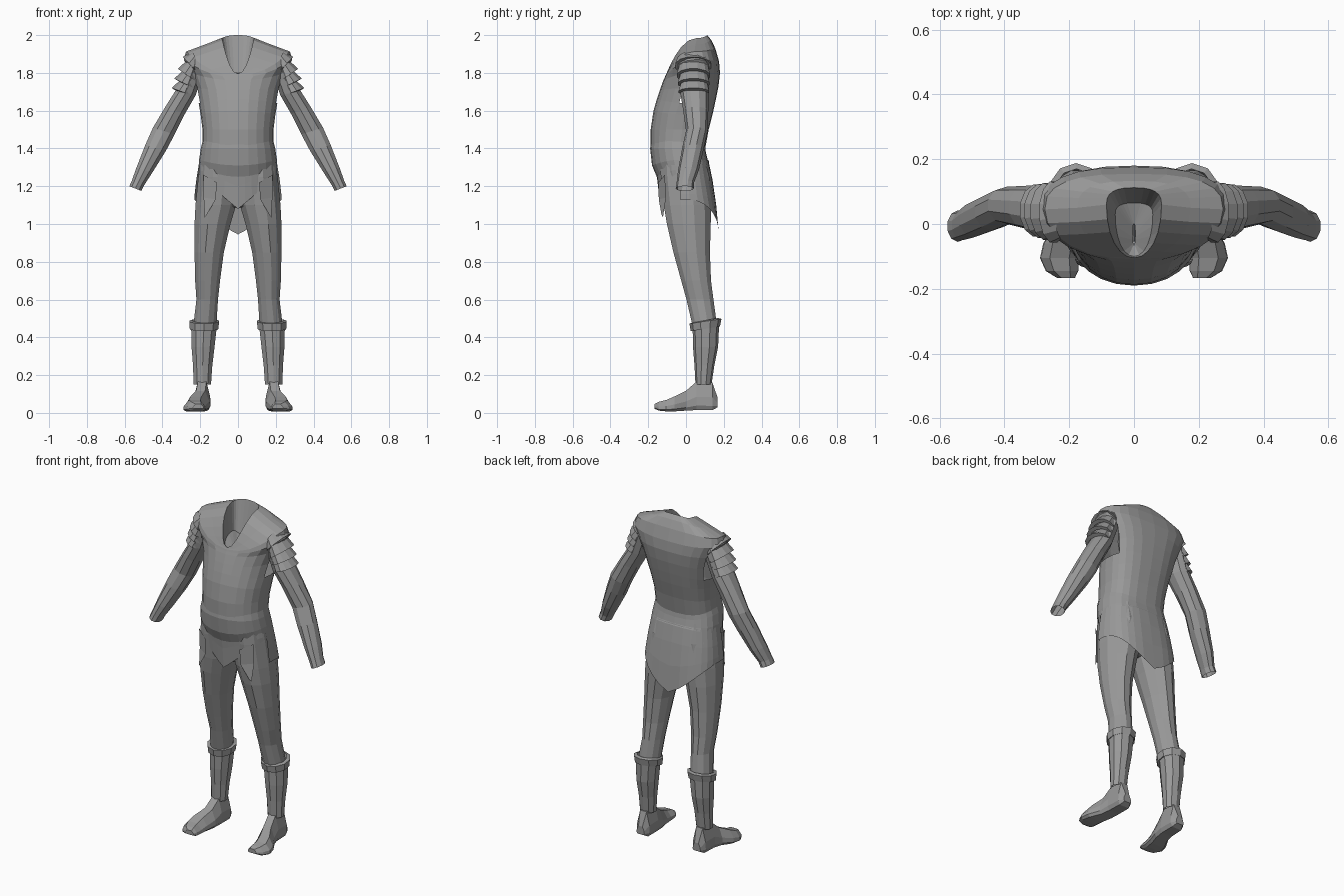
import bpy, bmesh, math

cloth = bpy.data.materials.new("dark_cloth")
cloth.diffuse_color = (.32, .32, .32, 1)


def skin(name, rings, closed=True, skip=(), caps=()):
    """Join a stack of equal point rings into one flat-shaded surface."""
    bm = bmesh.new()
    vs = [[bm.verts.new(p) for p in r] for r in rings]
    n = len(rings[0])
    for i in range(len(vs) - 1):
        for j in range(n if closed else n - 1):
            if (i, j) in skip:
                continue
            k = (j + 1) % n
            bm.faces.new((vs[i][j], vs[i][k], vs[i + 1][k], vs[i + 1][j]))
    for c in caps:
        bm.faces.new(vs[c])
    bmesh.ops.recalc_face_normals(bm, faces=bm.faces)
    me = bpy.data.meshes.new(name)
    bm.to_mesh(me)
    bm.free()
    me.materials.append(cloth)
    ob = bpy.data.objects.new(name, me)
    bpy.context.collection.objects.link(ob)
    return ob


def mirror(ob):
    m = ob.modifiers.new("mirror", 'MIRROR')
    m.use_clip = True
    m.use_mirror_merge = True
    m.merge_threshold = 0.0005
    return ob


def body(name, rows, a0=-90, a1=90, n=12, skip=(), k=2):
    """Half cross-sections: half width, y front/side/back, z front/side/back."""
    rings = []
    for hw, yf, yc, yb, zf, zs, zb in rows:
        ring = []
        for j in range(n + 1):
            a = math.radians(a0 + (a1 - a0) * j / n)
            c, s = max(0, math.cos(a)), abs(math.sin(a))
            t = 1 - c ** k
            p = 0.75 if a > 0 else 0.95
            ye, ze = (yb, zb) if a > 0 else (yf, zf)
            x = 0 if c < 1e-6 else hw * c ** p
            ring.append((x, yc + (ye - yc) * s ** p, zs + (ze - zs) * t))
        rings.append(ring)
    return mirror(skin(name, rings, False, skip))


def tube(name, rows, n=10, caps=()):
    """Limb rings: outer x,z, inner x,z, y front, y back, height rise to the back."""
    rings = []
    for xo, zo, xi, zi, yf, yb, *rise in rows:
        tilt = rise[0] if rise else 0
        ring = []
        for j in range(n):
            a = 2 * math.pi * (j + 0.5) / n
            c = math.cos(a) / math.cos(math.pi / n)
            s = math.sin(a)
            ring.append(((xo + xi) / 2 + (xo - xi) / 2 * c,
                         (yf + yb) / 2 + (yb - yf) / 2 * s,
                         (zo + zi) / 2 + (zo - zi) / 2 * c + tilt * s / 2))
        rings.append(ring)
    return mirror(skin(name, rings, True, (), caps))


def level(rows):
    """Horizontal limb rings from z, inner x, outer x, y front, y back, rise."""
    return [(xo, z, xi, z, *rest) for z, xi, xo, *rest in rows]


# torso with small armholes and a V neck that folds inward to a closed collar
holes = [(i, j) for i in (3, 4) for j in (5, 6, 7)]
body("tunic_torso", [
    (.188, -.188, -.03, .10, 1.42, 1.41, 1.39),
    (.188, -.187, -.02, .12, 1.50, 1.50, 1.50),
    (.198, -.172, -.01, .143, 1.60, 1.58, 1.59),
    (.208, -.155, .01, .158, 1.66, 1.64, 1.66),
    (.222, -.138, .03, .172, 1.71, 1.72, 1.73),
    (.250, -.120, .045, .180, 1.76, 1.80, 1.80),
    (.287, -.113, .045, .175, 1.775, 1.87, 1.86),
    (.275, -.109, .045, .155, 1.785, 1.913, 1.93),
    (.175, -.106, .050, .133, 1.79, 1.95, 1.975),
    (.085, -.104, .060, .112, 1.795, 1.985, 2.0),
    (.058, -.100, .030, .065, 1.78, 1.83, 1.80),
    (.004, -.065, -.03, .000, 1.77, 1.78, 1.78),
], skip=holes)

# waist band
body("waist_band", [
    (.187, -.184, -.03, .102, 1.445, 1.44, 1.40),
    (.197, -.190, -.03, .106, 1.40, 1.40, 1.375),
    (.206, -.180, -.02, .115, 1.31, 1.34, 1.34),
    (.208, -.155, -.02, .122, 1.25, 1.31, 1.33),
])

# closed crotch between the legs
body("pelvis", [
    (.150, -.130, 0, .125, 1.27, 1.27, 1.27),
    (.110, -.110, .01, .115, 1.16, 1.16, 1.16),
    (.040, -.070, .02, .08, 1.09, 1.09, 1.09),
    (.003, -.020, .02, .04, 1.085, 1.085, 1.085),
])

# pointed front and back skirt flaps
body("front_flap", [
    (.206, -.158, -.02, .12, 1.28, 1.33, 1.33),
    (.213, -.148, -.02, .12, 1.20, 1.29, 1.33),
    (.215, -.137, -.02, .12, 1.08, 1.27, 1.33),
], a0=-90, a1=-15, n=8, k=1)
body("back_flap", [
    (.206, -.16, -.02, .118, 1.33, 1.33, 1.34),
    (.222, -.15, -.02, .140, 1.24, 1.23, 1.235),
    (.230, -.15, -.02, .160, 1.13, 1.16, 1.10),
    (.232, -.15, -.02, .174, 1.13, 1.13, .945),
], a0=-5, a1=90, n=8, k=1)

# hanging thigh points
mirror(skin("thigh_point", [
    [(.112, -.146, 1.22), (.182, -.112, 1.26)],
    [(.118, -.144, 1.13), (.182, -.106, 1.14)],
    [(.165, -.130, 1.05), (.176, -.122, 1.035)],
], False))

# trouser legs
tube("trouser_leg", level([
    (1.36, .0, .198, -.14, .10),
    (1.25, .0, .210, -.138, .128),
    (1.10, .01, .225, -.122, .137),
    (1.00, .04, .230, -.105, .135),
    (.85, .075, .230, -.07, .13),
    (.70, .095, .227, -.028, .135),
    (.60, .106, .220, -.0, .148),
    (.45, .115, .238, .035, .168),
]), 12)

# boots: cuff, shaft and foot
tube("boot_cuff", level([
    (.45, .12, .245, .035, .17, .025),
    (.445, .105, .255, .025, .18, .025),
    (.485, .100, .258, .018, .188, .025),
    (.49, .115, .24, .035, .17, .025),
]), 10)
tube("boot_shaft", level([
    (.46, .112, .248, .035, .175),
    (.35, .124, .246, .037, .17),
    (.25, .136, .238, .045, .15),
    (.15, .143, .235, .05, .135),
]), 10)
foot = []
for y, cx, hw, base, top in [(.168, .188, .026, .03, .08), (.14, .188, .043, .015, .165),
                             (.055, .19, .045, .015, .17), (.0, .198, .048, .012, .12),
                             (-.06, .222, .058, .008, .09), (-.105, .230, .060, .008, .07),
                             (-.145, .222, .050, .012, .06), (-.166, .21, .028, .022, .048)]:
    prof = [(-.75, 0), (.75, 0), (1, .15), (.95, .45), (.5, .97),
            (-.5, .97), (-.95, .45), (-1, .15)]
    foot.append([(cx + hw * u, y, base + (top - base) * v) for u, v in prof])
mirror(skin("boot_foot", foot, caps=(0, -1)))

# sleeves, open at the wrist
tube("sleeve", [
    (.27, 1.86, .19, 1.78, -.035, .125),
    (.328, 1.71, .225, 1.68, -.03, .12),
    (.385, 1.62, .280, 1.585, -.015, .118),
    (.45, 1.51, .335, 1.475, .0, .115),
    (.490, 1.42, .383, 1.385, -.02, .095),
    (.537, 1.30, .455, 1.27, -.042, .068),
    (.562, 1.23, .497, 1.205, -.05, .042),
    (.575, 1.20, .512, 1.175, -.055, .042),
])

# overlapping shoulder plates
for i, (xo, zo, xi, zi, yf, yb) in enumerate([
        (.292, 1.885, .205, 1.79, -.06, .135),
        (.319, 1.822, .215, 1.75, -.052, .130),
        (.338, 1.77, .225, 1.715, -.046, .127),
        (.352, 1.72, .24, 1.68, -.042, .125)]):
    tube(f"shoulder_plate_{i + 1}", [
        (xo - .05, zo + (.045 if i else .03), xi, zi + .05, yf + .015, yb - .012),
        (xo, zo, xi, zi, yf, yb),
        (xo - .02, zo - .012, xi + .008, zi + .005, yf + .014, yb - .012),
    ], 12)
